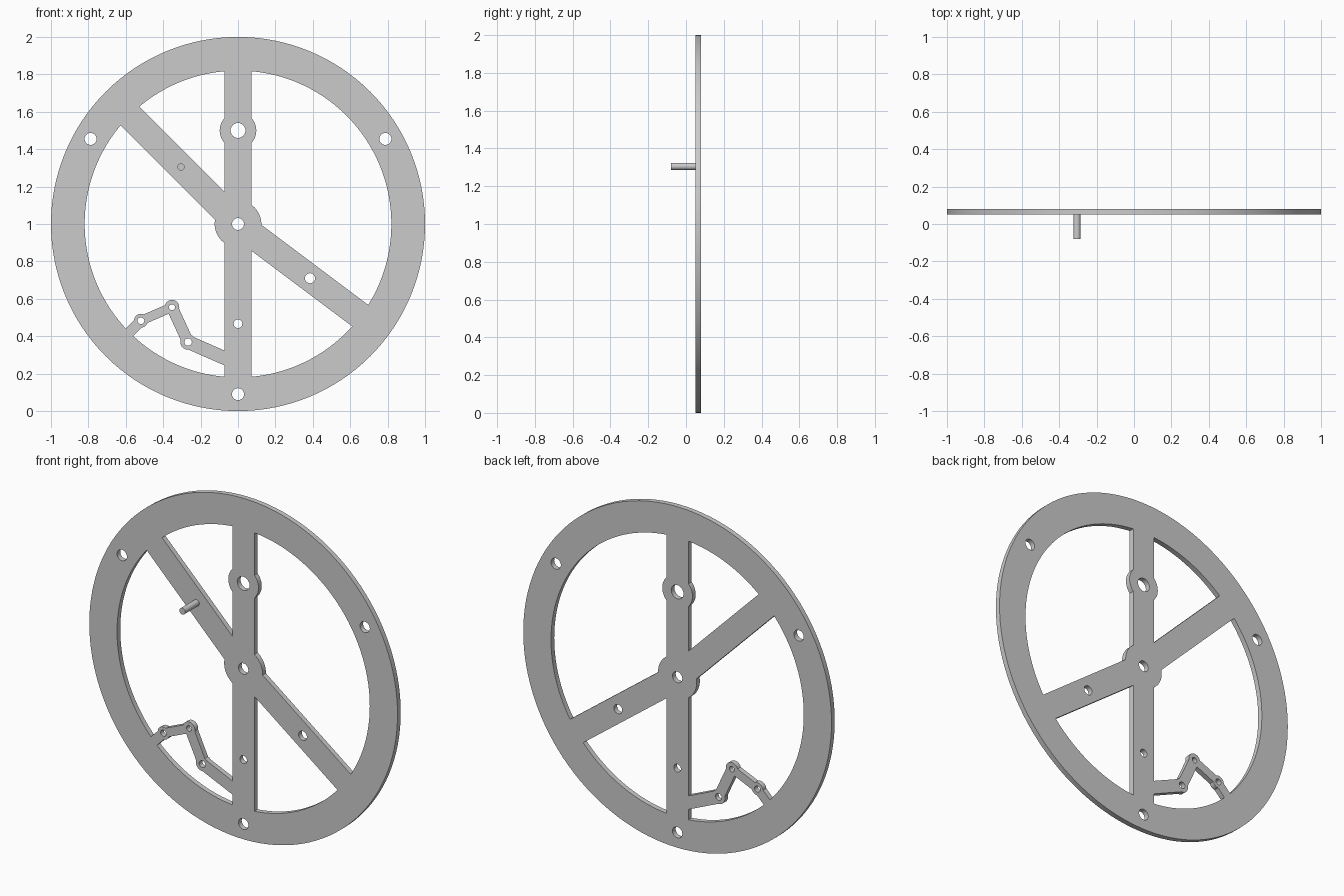
import bpy
from math import atan2, hypot, pi, cos, sin, radians
from mathutils import Vector

if "Cube" in bpy.data.objects:
    bpy.data.objects.remove(bpy.data.objects["Cube"])

Y0, Y1 = 0.05, 0.08            # front and back of the plate
YM = (Y0 + Y1) / 2
depth = 0.06                   # raw parts are over-thick, trimmed flat at the end


def next_depth():
    global depth
    depth += 0.004             # every raw part differs, so no coplanar unions
    return depth


def disc(x, z, r, d=None, y=YM, sides=48, name="helper"):
    bpy.ops.mesh.primitive_cylinder_add(vertices=sides, radius=r, depth=d or next_depth(),
                                        location=(x, y, z), rotation=(pi / 2, 0, 0))
    ob = bpy.context.object
    ob.name = name
    return ob


def bar(p, q, width):
    (ax, az), (bx, bz) = p, q
    bpy.ops.mesh.primitive_cube_add(size=1, location=((ax + bx) / 2, YM, (az + bz) / 2),
                                    rotation=(0, -atan2(bz - az, bx - ax), 0))
    ob = bpy.context.object
    ob.scale = (hypot(bx - ax, bz - az), next_depth(), width)
    return ob


def combine(base, other, op):
    m = base.modifiers.new(op, 'BOOLEAN')
    m.operation, m.solver, m.object = op, 'EXACT', other
    bpy.context.view_layer.objects.active = base
    bpy.ops.object.modifier_apply(modifier=m.name)
    bpy.data.objects.remove(other, do_unlink=True)


# rim
wheel = disc(0, 1, 1.1, sides=128, name="wheel_plate")
combine(wheel, disc(0, 1, 0.82, 1, sides=128), 'DIFFERENCE')

# spokes and bosses
parts = [bar((0, 0.1), (0, 1.9), 0.143),
         bar((0, 1), (-0.64, 1.64), 0.142),
         bar((0, 1), (0.72, 0.46), 0.143),
         disc(0, 1, 0.125), disc(0, 1.5, 0.098)]

# small zigzag linkage between rim and vertical spoke
a, b, c = (-0.519, 0.483), (-0.353, 0.555), (-0.267, 0.369)
parts += [bar((-0.63, 0.372), a, 0.056), bar(a, b, 0.05), bar(b, c, 0.062),
          bar(c, (0, 0.252), 0.073)]
parts += [disc(*a, 0.037), disc(*b, 0.039), disc(*c, 0.041)]
for p in parts:
    combine(wheel, p, 'UNION')

# trim to final thickness and outer radius
combine(wheel, disc(0, 1, 1, Y1 - Y0, sides=128), 'INTERSECT')

# holes
holes = [(0, 1, 0.032), (0, 1.5, 0.04), (0, 0.467, 0.023), (0.385, 0.71, 0.027),
         (*a, 0.018), (*b, 0.016), (*c, 0.02)]
holes += [(0.91 * cos(radians(t)), 1 + 0.91 * sin(radians(t)), 0.032) for t in (30, 150, 270)]
for x, z, r in holes:
    combine(wheel, disc(x, z, r, 1, sides=32), 'DIFFERENCE')

# pin on the upper left spoke
pin = disc(-0.305, 1.305, 0.019, 0.13, y=-0.015, sides=32, name="pin")

for ob in (wheel, pin):
    bpy.ops.object.select_all(action='DESELECT')
    ob.select_set(True)
    bpy.context.view_layer.objects.active = ob
    bpy.ops.object.shade_smooth_by_angle()
